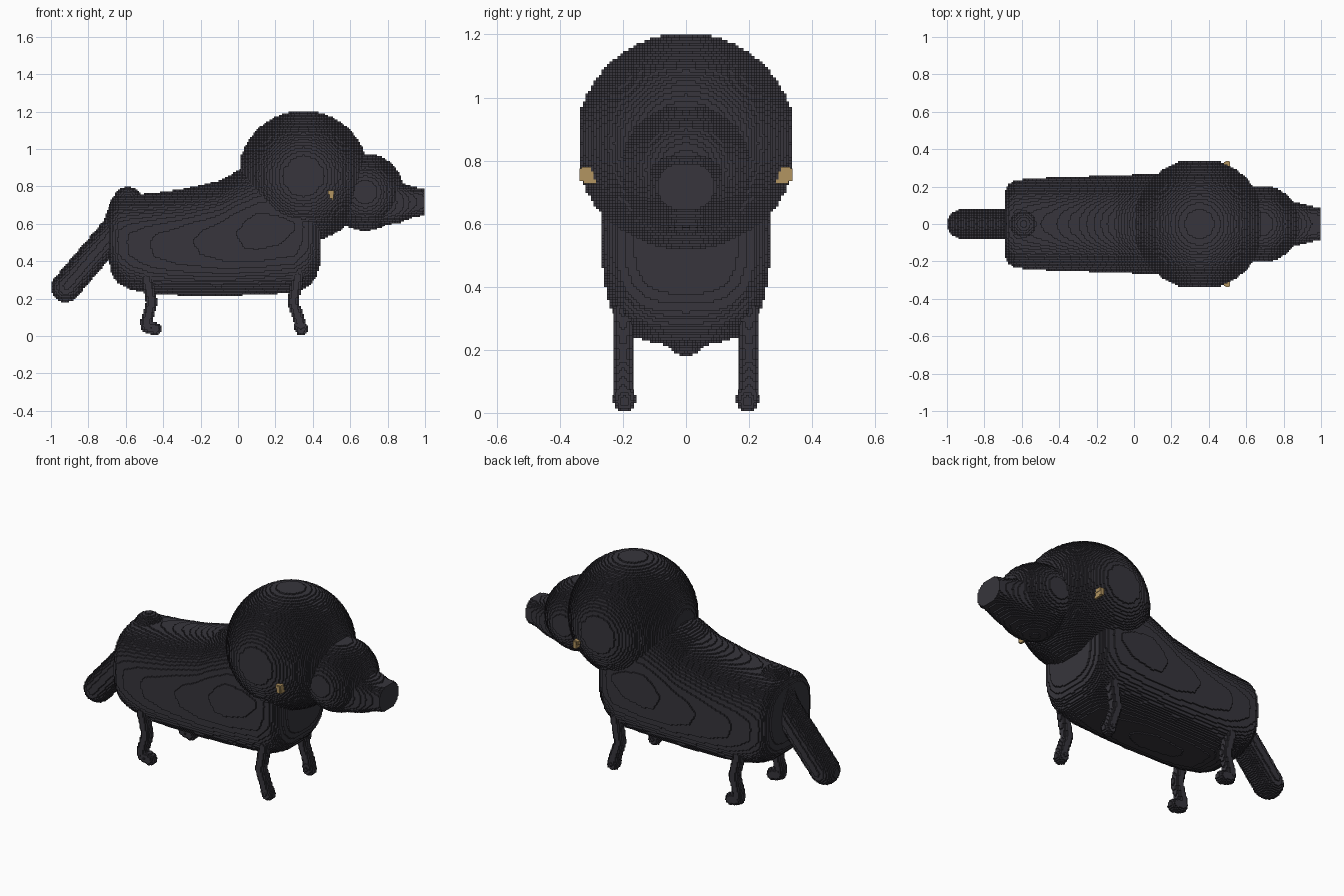
import bpy, bmesh, math
from mathutils import Vector

if "Cube" in bpy.data.objects:
    bpy.data.objects.remove(bpy.data.objects["Cube"], do_unlink=True)

VOXEL = 0.0085


def material(name, rgb):
    mat = bpy.data.materials.new(name)
    mat.use_nodes = True
    mat.diffuse_color = (*rgb, 1)
    mat.node_tree.nodes["Principled BSDF"].inputs["Base Color"].default_value = (*rgb, 1)
    mat.node_tree.nodes["Principled BSDF"].inputs["Roughness"].default_value = 0.9
    return mat


charcoal = material("charcoal", (0.038, 0.036, 0.045))
tan = material("tan", (0.45, 0.3, 0.12))


def make_object(name, bm, mat):
    bmesh.ops.recalc_face_normals(bm, faces=bm.faces)
    mesh = bpy.data.meshes.new(name)
    bm.to_mesh(mesh)
    bm.free()
    mesh.materials.append(mat)
    obj = bpy.data.objects.new(name, mesh)
    bpy.context.scene.collection.objects.link(obj)
    return obj


def blocky(obj):
    """Turn a closed part into fine stepped blocks of one shared size."""
    length = max(obj.dimensions) if max(obj.dimensions) else 1
    coords = [v.co for v in obj.data.vertices]
    length = max(max(c[i] for c in coords) - min(c[i] for c in coords) for i in range(3))
    depth = math.ceil(math.log2(length / (0.98 * VOXEL)))
    mod = obj.modifiers.new("blocks", "REMESH")
    mod.mode = "BLOCKS"
    mod.octree_depth = depth
    mod.scale = length / (VOXEL * 2 ** depth)
    mod.use_remove_disconnected = False


def loft(name, rings):
    """Skin a list of equal-sized point rings and cap both ends."""
    bm = bmesh.new()
    loops = [[bm.verts.new(p) for p in ring] for ring in rings]
    for a, b in zip(loops, loops[1:]):
        for i in range(len(a)):
            j = (i + 1) % len(a)
            bm.faces.new((a[i], a[j], b[j], b[i]))
    bm.faces.new(loops[0])
    bm.faces.new(loops[-1])
    obj = make_object(name, bm, charcoal)
    blocky(obj)
    return obj


def section(x, half, low, high, top_power, bottom_power, count=48):
    """Upright rounded cross-section at x."""
    ring = []
    for i in range(count):
        a = math.tau * i / count
        c, s = math.cos(a), math.sin(a)
        power = 2 / (top_power if s > 0 else bottom_power)
        y = half * math.copysign(abs(c) ** power, c)
        z = (high - low) / 2 * math.copysign(abs(s) ** power, s)
        ring.append((x, y, (high + low) / 2 + z))
    return ring


def tube(name, points, radius, y=0.0):
    """Round-ended tube along (x, z) points in the plane at y."""
    pts = [Vector((x, y, z)) for x, z in points]
    first = (pts[1] - pts[0]).normalized()
    last = (pts[-1] - pts[-2]).normalized()
    angles = [math.radians(d) for d in (85, 65, 45, 22)]
    path = [(pts[0] - first * radius * math.sin(a), first, radius * math.cos(a)) for a in angles]
    for i, p in enumerate(pts):
        before = p - pts[i - 1] if i else first
        after = pts[i + 1] - p if i < len(pts) - 1 else last
        path.append((p, (before.normalized() + after.normalized()).normalized(), radius))
    path += [(pts[-1] + last * radius * math.sin(a), last, radius * math.cos(a)) for a in reversed(angles)]
    side = Vector((0, 1, 0))
    rings = []
    for p, t, r in path:
        up = t.cross(side)
        rings.append([p + r * (math.cos(k * math.tau / 24) * side + math.sin(k * math.tau / 24) * up)
                      for k in range(24)])
    return loft(name, rings)


def ball(name, centre, radius, limit):
    """Sphere with its extreme sides pressed flat at the limit distances."""
    bm = bmesh.new()
    bmesh.ops.create_uvsphere(bm, u_segments=64, v_segments=48, radius=radius)
    for v in bm.verts:
        v.co = Vector([max(-m, min(m, c)) for c, m in zip(v.co, limit)]) + Vector(centre)
    obj = make_object(name, bm, charcoal)
    blocky(obj)
    return obj


# Torso: x, half width, underside, back line
torso = [
    (-0.69, 0.17, 0.40, 0.70), (-0.675, 0.21, 0.33, 0.735), (-0.64, 0.232, 0.28, 0.75),
    (-0.58, 0.24, 0.25, 0.755), (-0.45, 0.248, 0.222, 0.765), (-0.3, 0.253, 0.216, 0.785),
    (-0.1, 0.26, 0.215, 0.83), (0, 0.264, 0.216, 0.885), (0.1, 0.267, 0.22, 0.93),
    (0.3, 0.264, 0.23, 0.95), (0.38, 0.25, 0.265, 0.9), (0.42, 0.22, 0.32, 0.8),
    (0.44, 0.15, 0.39, 0.7),
]
loft("torso", [section(*row, 2.4, 3) for row in torso])

# Head, muzzle and flat-ended nose
ball("head", (0.35, 0, 0.855), 0.35, (0.333, 0.335, 0.342))
ball("muzzle", (0.68, 0, 0.77), 0.206, (0.204, 0.2, 0.204))
nose = [(0.75, 0.14, 0.585, 0.85), (0.87, 0.115, 0.607, 0.82), (0.94, 0.096, 0.635, 0.795),
        (1.0, 0.088, 0.645, 0.79)]
loft("nose", [section(*row, 2.8, 2.8) for row in nose])

# Tail with a rounded root above the rump
tube("tail", [(-0.921, 0.26), (-0.655, 0.57), (-0.59, 0.72)], 0.079)

# Bent legs, a pair at each end
for label, s in (("left", 1), ("right", -1)):
    tube("rear_leg_" + label, [(-0.49, 0.31), (-0.46, 0.18), (-0.492, 0.07)], 0.031, s * 0.197)
    tube("rear_foot_" + label, [(-0.485, 0.05), (-0.442, 0.038)], 0.034, s * 0.195)
    tube("front_leg_" + label, [(0.32, 0.32), (0.294, 0.18), (0.335, 0.06)], 0.031, s * 0.2)
    tube("front_foot_" + label, [(0.333, 0.05), (0.34, 0.038)], 0.035, s * 0.195)

# Eyes: small uneven clusters of blocks
for label, s in (("left", 1), ("right", -1)):
    bm = bmesh.new()
    for x, y, z, wide, tall in ((0.497, 0.312, 0.768, 0.032, 0.022), (0.5, 0.318, 0.755, 0.02, 0.04),
                                (0.505, 0.305, 0.742, 0.012, 0.03)):
        cube = bmesh.ops.create_cube(bm, size=1)["verts"]
        for v in cube:
            v.co = Vector((x + v.co.x * wide, s * (y + v.co.y * 0.04), z + v.co.z * tall))
    make_object("eye_" + label, bm, tan)
